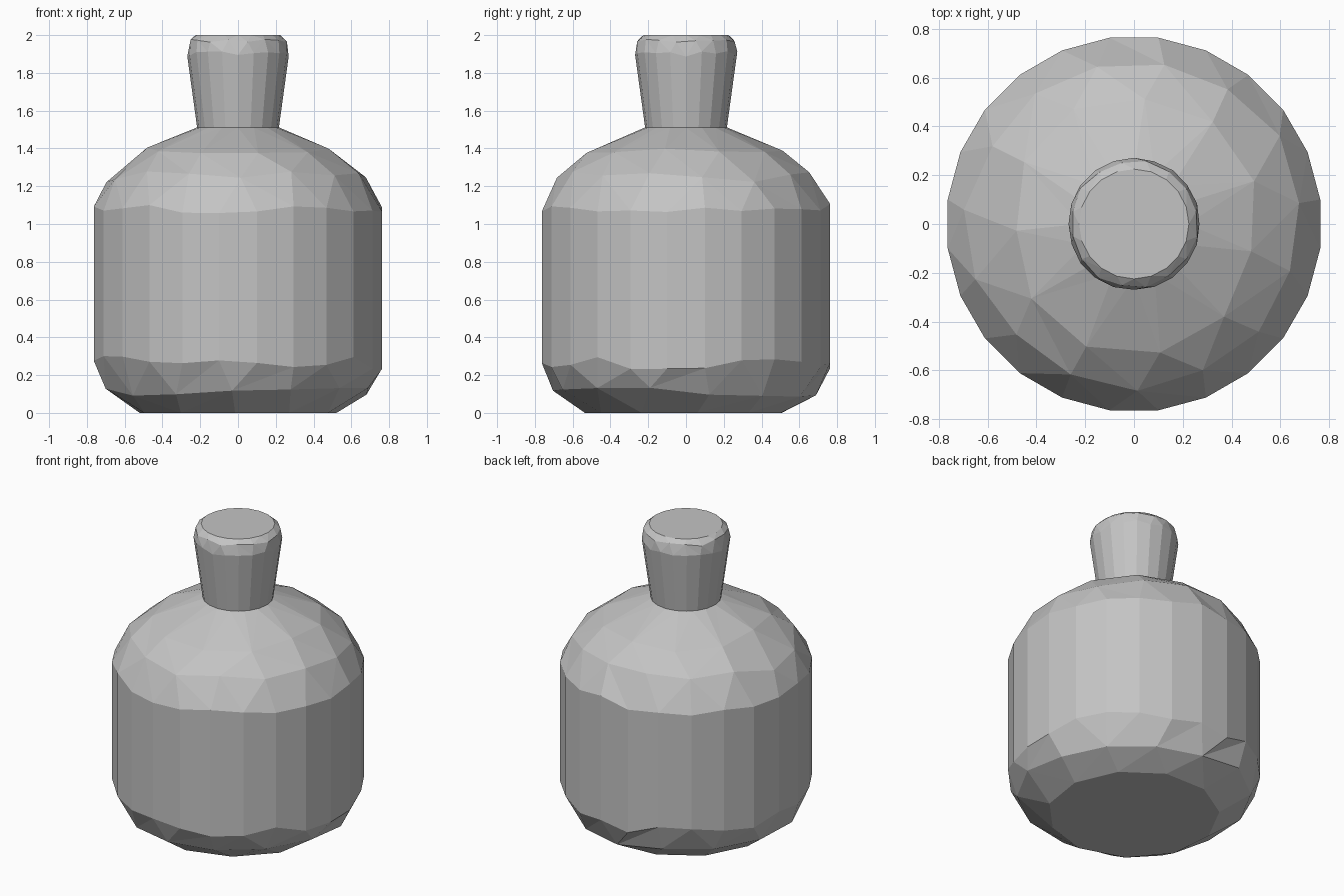
import bpy
import bmesh
import math
import random

random.seed(4)
if "Cube" in bpy.data.objects:
    bpy.data.objects.remove(bpy.data.objects["Cube"], do_unlink=True)

grey = bpy.data.materials.new("plain grey")
grey.use_nodes = True
colour = (0.55, 0.55, 0.55, 1)
grey.diffuse_color = colour
grey.node_tree.nodes["Principled BSDF"].inputs["Base Color"].default_value = colour


def ring(bm, z, r, sides, phase, slide_r, slide_z):
    """Ring of points, each slid a random amount along the profile."""
    verts = []
    for i in range(sides):
        a = math.tau * (i + phase) / sides
        t = random.uniform(-1, 1)
        rad = r + slide_r * t
        verts.append((a, bm.verts.new((rad * math.cos(a), rad * math.sin(a), z + slide_z * t))))
    return verts


def zip_rings(bm, low, high):
    """Join two rings of any size with a band of triangles."""
    def at(points, k):
        turn, i = divmod(k, len(points))
        return points[i][0] + turn * math.tau, points[i][1]

    i = j = 0
    while i < len(low) or j < len(high):
        a, b = at(low, i)[1], at(high, j)[1]
        next_low, next_high = at(low, i + 1), at(high, j + 1)
        if j == len(high) or (i < len(low) and next_low[0] <= next_high[0]):
            bm.faces.new((a, next_low[1], b))
            i += 1
        else:
            bm.faces.new((a, next_high[1], b))
            j += 1


def faceted_solid(name, rows):
    bm = bmesh.new()
    rings = [ring(bm, *row) for row in rows]
    for low, high in zip(rings, rings[1:]):
        zip_rings(bm, low, high)
    bm.faces.new([v for _, v in rings[0]])
    bm.faces.new([v for _, v in rings[-1]])
    bmesh.ops.recalc_face_normals(bm, faces=bm.faces)
    mesh = bpy.data.meshes.new(name)
    bm.to_mesh(mesh)
    bm.free()
    mesh.materials.append(grey)
    bpy.context.collection.objects.link(bpy.data.objects.new(name, mesh))


# Rows: height, radius, sides, phase, then slide along radius and height
faceted_solid("bottle_body", [
    (0.00, 0.53, 11, 0.2, 0.01, 0),
    (0.11, 0.70, 14, 0.4, 0.02, 0.03),
    (0.27, 0.77, 24, 0.5, 0, 0.04),
    (1.08, 0.77, 24, 0.5, 0, 0.025),
    (1.25, 0.68, 15, 0.3, -0.02, 0.03),
    (1.39, 0.51, 11, 0.6, -0.03, 0.015),
    (1.51, 0.22, 16, 0.0, 0, 0),
])

# Flared stopper with a bevelled top rim
faceted_solid("bottle_stopper", [
    (1.50, 0.215, 20, 0.0, 0, 0),
    (1.90, 0.27, 20, 0.0, 0.002, 0.015),
    (1.97, 0.26, 16, 0.5, -0.005, 0.008),
    (2.00, 0.225, 20, 0.0, 0, 0),
])
